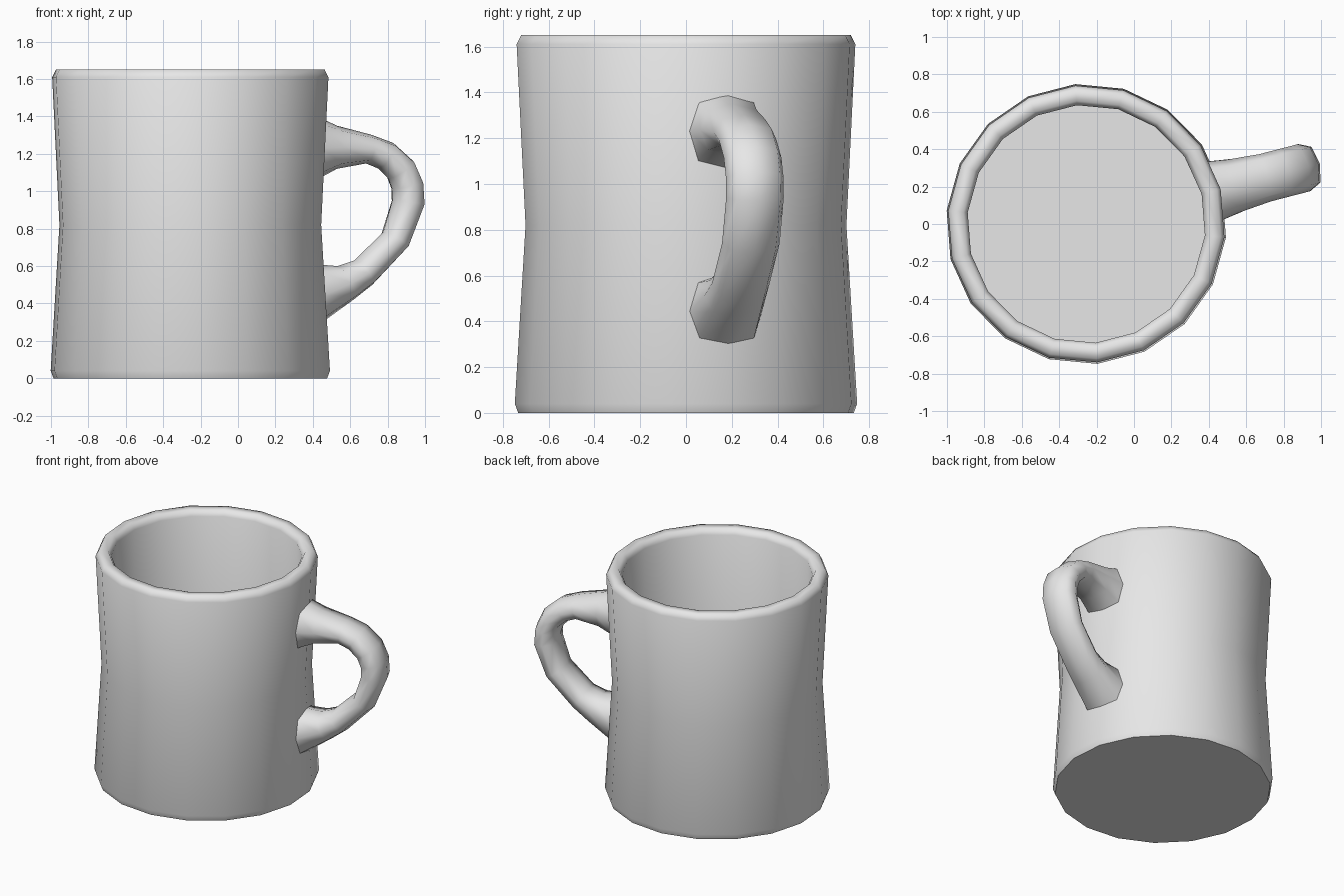
import bpy, bmesh
from math import sin, cos, pi, radians
from mathutils import Vector

if "Cube" in bpy.data.objects:
    bpy.data.objects.remove(bpy.data.objects["Cube"], do_unlink=True)

CENTRE = Vector((-0.255, 0, 0))
SIDES = 18
TURN = radians(14.5)          # direction of the handle, along one body corner

glaze = bpy.data.materials.new("grey glaze")
glaze.use_nodes = True
glaze.diffuse_color = (0.8, 0.8, 0.8, 1)
glaze.node_tree.nodes["Principled BSDF"].inputs["Base Color"].default_value = glaze.diffuse_color


def loft(name, rings, angle):
    """Skin a list of rings, cap both ends and shade smooth up to an angle."""
    bm = bmesh.new()
    loops = [[bm.verts.new(p) for p in ring] for ring in rings]
    for a, b in zip(loops, loops[1:]):
        for i in range(len(a)):
            j = (i + 1) % len(a)
            bm.faces.new((a[i], a[j], b[j], b[i]))
    bm.faces.new(loops[0])
    bm.faces.new(loops[-1])
    bmesh.ops.recalc_face_normals(bm, faces=bm.faces)
    mesh = bpy.data.meshes.new(name)
    bm.to_mesh(mesh)
    bm.free()
    mesh.materials.append(glaze)
    obj = bpy.data.objects.new(name, mesh)
    bpy.context.collection.objects.link(obj)
    bpy.ops.object.select_all(action='DESELECT')
    obj.select_set(True)
    bpy.context.view_layer.objects.active = obj
    bpy.ops.object.shade_smooth_by_angle(angle=radians(angle))
    return obj


# Cup: waisted outside wall, rounded rim, straight inside wall and floor
profile = [(0.735, 0), (0.75, 0.04), (0.703, 0.82), (0.742, 1.61), (0.722, 1.65),
           (0.66, 1.65), (0.637, 1.61), (0.637, 0.1)]


def cup_ring(radius, z):
    angles = [TURN + 2 * pi * i / SIDES for i in range(SIDES)]
    return [CENTRE + Vector((radius * cos(a), radius * sin(a), z)) for a in angles]


loft("cup", [cup_ring(r, z) for r, z in profile], 65)

# Handle: eight-sided loop; stations are x, z, half thickness, half width
stations = [(0.41, 1.23, 0.175, 0.165), (0.53, 1.235, 0.115, 0.145),
            (0.70, 1.225, 0.078, 0.13), (0.79, 1.19, 0.08, 0.13),
            (0.87, 1.115, 0.083, 0.13), (0.905, 1.03, 0.085, 0.13),
            (0.91, 0.94, 0.087, 0.13), (0.84, 0.74, 0.078, 0.13),
            (0.67, 0.565, 0.082, 0.13), (0.575, 0.51, 0.10, 0.14),
            (0.41, 0.44, 0.17, 0.165)]
out = Vector((cos(TURN), sin(TURN), 0))
side = Vector((-sin(TURN), cos(TURN), 0))
up = Vector((0, 0, 1))
path = [CENTRE + out * ((x - CENTRE.x) / cos(TURN)) + up * z for x, z, t, w in stations]

handle_rings = []
for i, (x, z, thick, wide) in enumerate(stations):
    if i == 0:
        along = out
    elif i == len(stations) - 1:
        along = -out
    else:
        along = ((path[i + 1] - path[i]).normalized() + (path[i] - path[i - 1]).normalized()).normalized()
    normal = side.cross(along)
    ring = []
    for k in range(8):
        a = k * pi / 4
        full = 1.07 if k % 2 else 1     # slightly squarish section
        ring.append(path[i] + full * (normal * thick * cos(a) + side * wide * sin(a)))
    handle_rings.append(ring)

loft("handle", handle_rings, 65)
